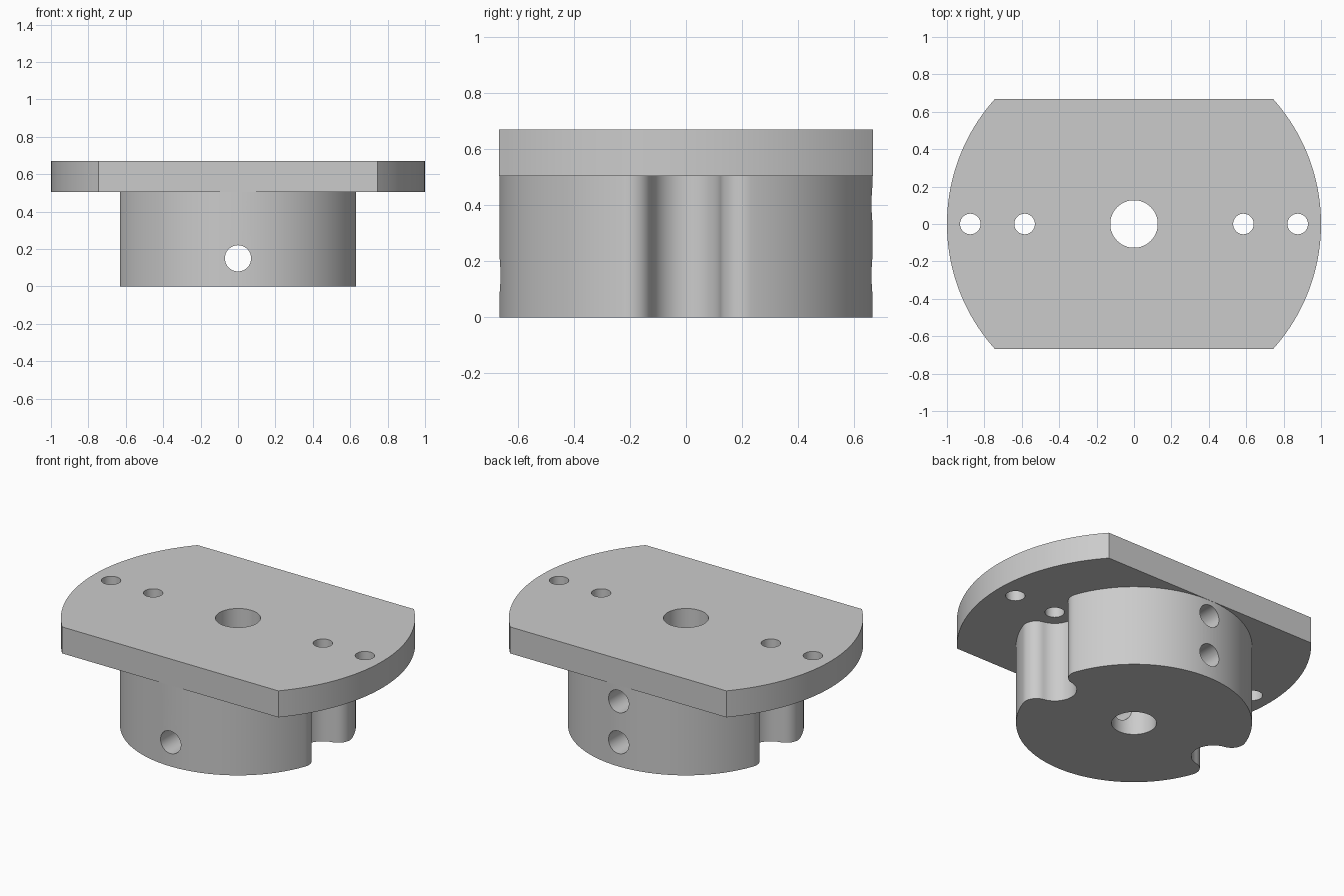
import bpy, bmesh, math
from mathutils import Vector

cube = bpy.data.objects.get("Cube")
if cube:
    bpy.data.objects.remove(cube, do_unlink=True)

grey = bpy.data.materials.new("satin grey")
grey.use_nodes = True
grey.diffuse_color = (0.6, 0.6, 0.6, 1)
grey.node_tree.nodes["Principled BSDF"].inputs["Base Color"].default_value = (0.6, 0.6, 0.6, 1)

FLANGE_Z, TOP = 0.505, 0.67
FLAT_Y = 0.667


def arc(cx, cy, r, start, end, steps):
    """Points on an arc, including both ends."""
    angles = [start + (end - start) * i / steps for i in range(steps + 1)]
    return [(cx + r * math.cos(a), cy + r * math.sin(a)) for a in angles]


def prism(name, outline, z0, z1):
    """Extrude a closed outline from z0 to z1."""
    bm = bmesh.new()
    face = bm.faces.new([bm.verts.new((x, y, z0)) for x, y in outline])
    side = bmesh.ops.extrude_face_region(bm, geom=[face])
    moved = [v for v in side["geom"] if isinstance(v, bmesh.types.BMVert)]
    bmesh.ops.translate(bm, verts=moved, vec=(0, 0, z1 - z0))
    bmesh.ops.recalc_face_normals(bm, faces=bm.faces)
    mesh = bpy.data.meshes.new(name)
    bm.to_mesh(mesh)
    bm.free()
    mesh.materials.append(grey)
    obj = bpy.data.objects.new(name, mesh)
    bpy.context.collection.objects.link(obj)
    return obj


def drill(name, r, start, end):
    """Cylindrical cutter running between two points."""
    a, b = Vector(start), Vector(end)
    bpy.ops.mesh.primitive_cylinder_add(vertices=64, radius=r, depth=(b - a).length,
                                        location=(a + b) / 2)
    obj = bpy.context.object
    obj.name = name
    obj.rotation_euler = (b - a).to_track_quat("Z", "Y").to_euler()
    obj.data.materials.append(grey)
    return obj


def combine(target, other, operation):
    """Apply a boolean and discard the tool object."""
    mod = target.modifiers.new(operation.title(), "BOOLEAN")
    mod.operation, mod.solver, mod.object = operation, "EXACT", other
    bpy.ops.object.select_all(action="DESELECT")
    bpy.context.view_layer.objects.active = target
    target.select_set(True)
    bpy.ops.object.modifier_apply(modifier=mod.name)
    bpy.data.objects.remove(other, do_unlink=True)


# Flange: disc with two parallel flats
half = math.asin(FLAT_Y)
outline = arc(0, 0, 1, -half, half, 40) + arc(0, 0, 1, math.pi - half, math.pi + half, 40)
body = prism("flanged_hub", outline, FLANGE_Z, TOP)

# Hub: round boss with a filleted relief notch on each side
R, NOTCH_X, NOTCH_R, LIP = 0.666, 0.585, 0.125, 0.08
d_hub, d_notch = R - LIP, NOTCH_R + LIP
lx = (d_hub ** 2 + NOTCH_X ** 2 - d_notch ** 2) / (2 * NOTCH_X)
ly = math.sqrt(d_hub ** 2 - lx ** 2)
hub_a = math.atan2(ly, lx)
notch_a = math.atan2(ly, lx - NOTCH_X)
half_notch = arc(NOTCH_X, 0, NOTCH_R, math.pi, notch_a, 14)
lip = arc(lx, ly, LIP, notch_a - math.pi, hub_a, 14)
rim = arc(0, 0, R, hub_a, math.pi / 2, 32)
quarter = half_notch + lip[1:] + rim[1:]
upper = quarter + [(-x, y) for x, y in reversed(quarter[:-1])]
lower = [(-x, -y) for x, y in upper[1:-1]]
hub = prism("hub", upper + lower, 0, FLANGE_Z + 0.05)
combine(body, hub, "UNION")

# Centre bore and flange screw holes
holes = [drill("bore", 0.127, (0, 0, -0.1), (0, 0, 0.8))]
for side in (-1, 1):
    for x in (0.585, 0.875):
        holes.append(drill("screw_hole", 0.055, (side * x, 0, 0.4), (side * x, 0, 0.8)))

# Cross holes: the lower one runs right through, the upper only from the back
holes.append(drill("lower_cross_hole", 0.07, (0, -0.8, 0.15), (0, 0.8, 0.15)))
holes.append(drill("upper_set_hole", 0.07, (0, 0, 0.405), (0, 0.8, 0.405)))
for hole in holes:
    combine(body, hole, "DIFFERENCE")

bpy.ops.object.shade_smooth_by_angle(angle=math.radians(30))
